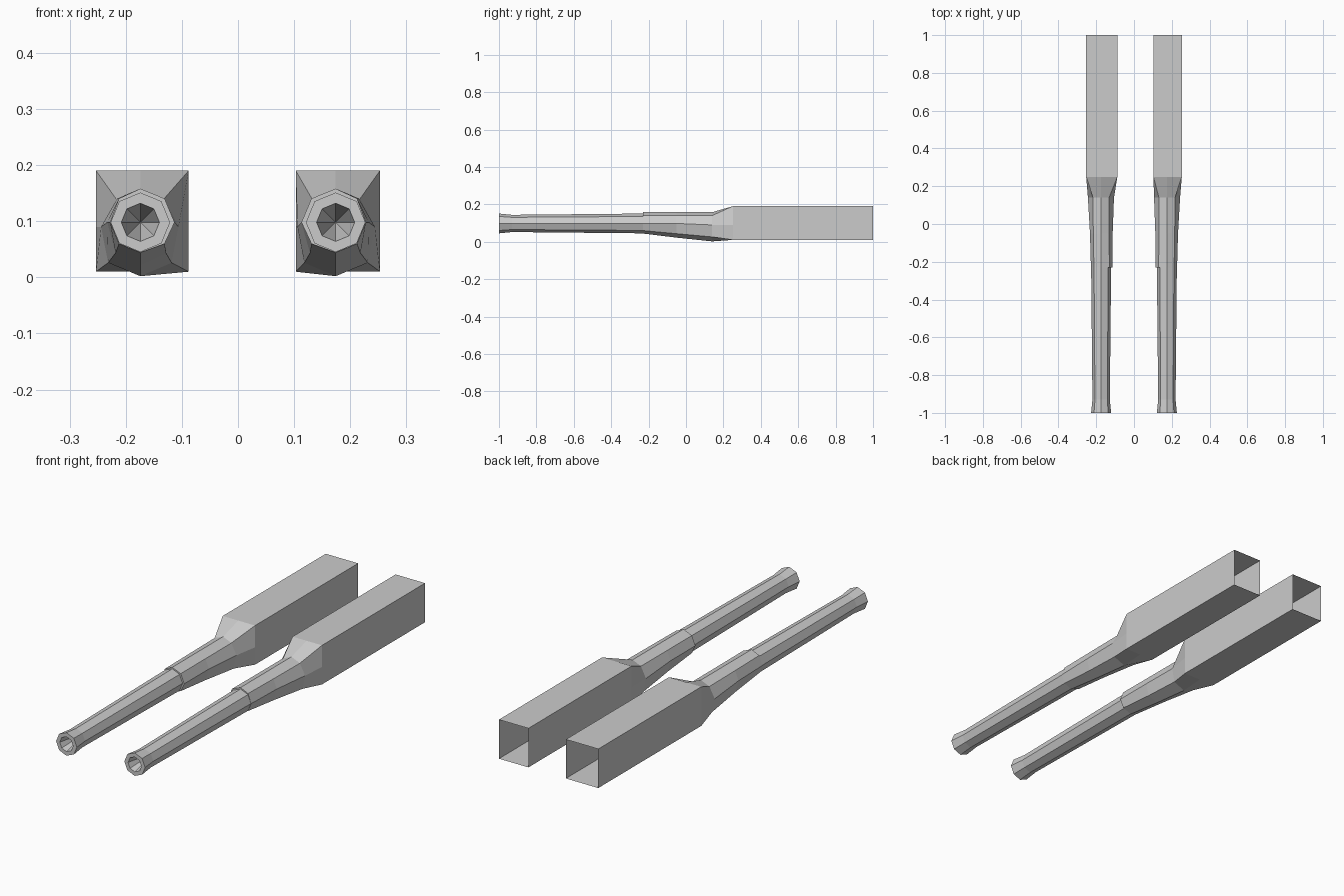
import bpy, bmesh

if "Cube" in bpy.data.objects:
    bpy.data.objects.remove(bpy.data.objects["Cube"])

CX, CZ = 0.174, 0.098


def ring(bm, side, y, inner, outer, top, bottom, ux, uz, lx, lz, mid=0.0):
    """Eight-point section: axis points plus diagonals (upper ux/uz, lower lx/lz as fractions)."""
    pts = [(inner, mid), (inner * ux, top * uz), (0, top), (-outer * ux, top * uz),
           (-outer, mid), (-outer * lx, -bottom * lz), (0, -bottom), (inner * lx, -bottom * lz)]
    return [bm.verts.new((side * (CX - u), y, CZ + w)) for u, w in pts]


def loft(bm, rings):
    for a, b in zip(rings, rings[1:]):
        for i in range(8):
            j = (i + 1) % 8
            bm.faces.new((a[i], a[j], b[j], b[i]))


def finish(bm, name):
    bmesh.ops.recalc_face_normals(bm, faces=bm.faces[:])
    mesh = bpy.data.meshes.new(name)
    bm.to_mesh(mesh)
    bm.free()
    bpy.context.collection.objects.link(bpy.data.objects.new(name, mesh))


def build_barrel(side, label):
    # flared octagonal barrel with conical bore
    bm = bmesh.new()
    octagon = [(-1.0, 0.034), (-1.0, 0.053), (-0.93, 0.046), (-0.22, 0.053)]
    rings = [ring(bm, side, y, r, r, r, r, .707, .707, .707, .707) for y, r in octagon]
    loft(bm, rings)
    tip = bm.verts.new((side * CX, -0.85, CZ))
    for i in range(8):
        bm.faces.new((rings[0][i], rings[0][(i + 1) % 8], tip))
    finish(bm, label + "_barrel")


def build_housing(side, label, inner):
    # sleeve that swells into an open-backed square housing
    bm = bmesh.new()
    sections = [
        (-0.23, .050, .050, .050, .050, .707, .707, .707, .707),
        (-0.23, .061, .054, .060, .054, .707, .707, .707, .707),
        (-0.05, .061, .059, .060, .076, .70, .70, .75, .72),
        (0.14, .068, .070, .060, .096, .62, .70, .82, .75, -.008),
        (0.25, inner, .079, .092, .088, 1, 1, 1, 1, -.008),
        (1.0, inner, .079, .092, .088, 1, 1, 1, 1, -.008)]
    loft(bm, [ring(bm, side, *s) for s in sections])
    finish(bm, label + "_housing")


for side, label, inner in ((-1, "left", .086), (1, "right", .071)):
    build_barrel(side, label)
    build_housing(side, label, inner)
